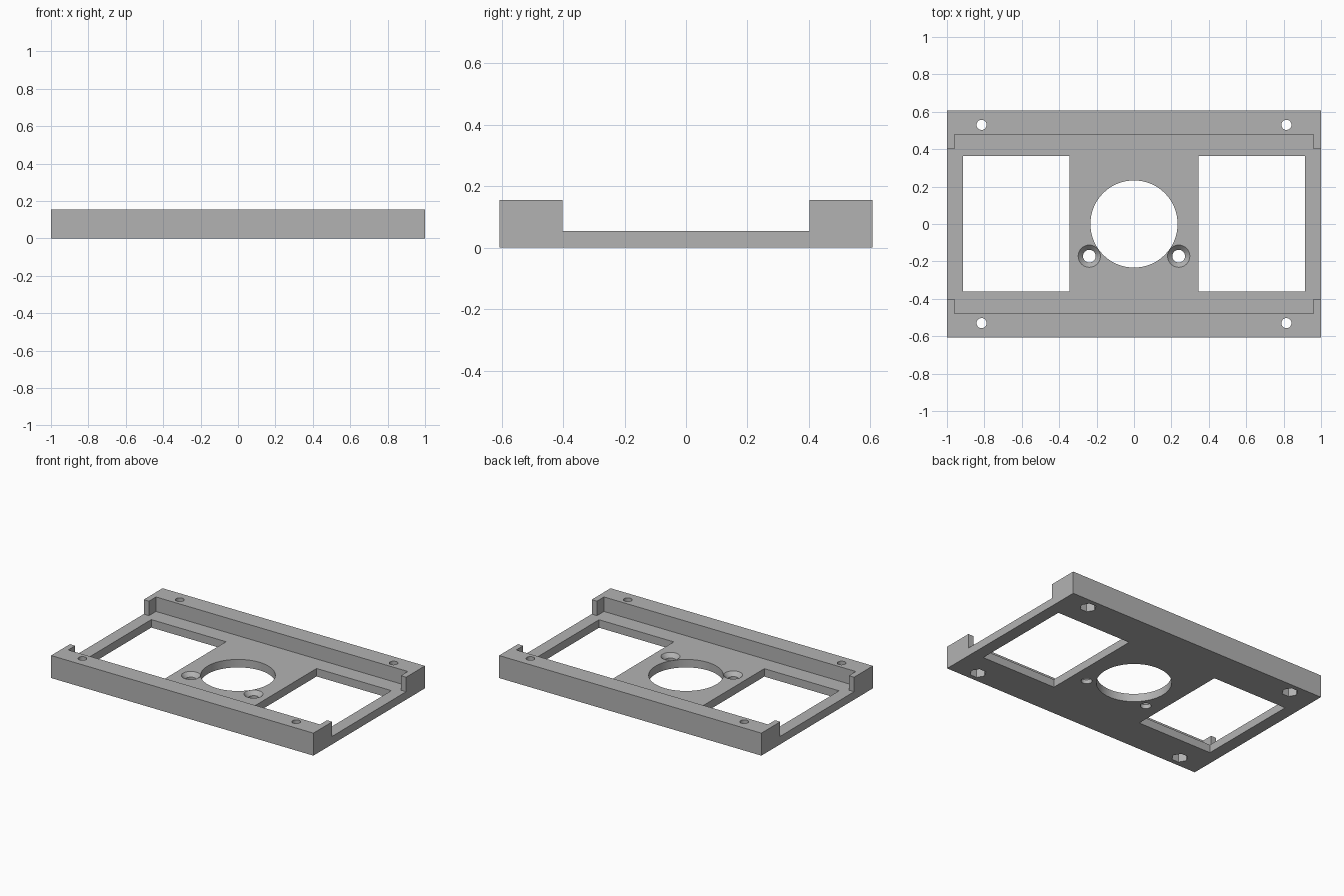
import bpy
import bmesh
from math import cos, sin, tau

if "Cube" in bpy.data.objects:
    bpy.data.objects.remove(bpy.data.objects["Cube"], do_unlink=True)

# Main dimensions
HALF_X, HALF_Y = 1.0, 0.607
FLOOR, TOP = 0.055, 0.155

grey = bpy.data.materials.new("plain_grey")
grey.use_nodes = True
colour = (0.45, 0.45, 0.45, 1)
grey.diffuse_color = colour
grey.node_tree.nodes["Principled BSDF"].inputs["Base Color"].default_value = colour


def rectangle(x0, x1, y0, y1):
    return [(x0, y0), (x1, y0), (x1, y1), (x0, y1)]


def ring(x, y, radius, sides):
    return [(x + radius * cos(tau * i / sides), y + radius * sin(tau * i / sides))
            for i in range(sides)]


def prism(name, lower, z0, z1, upper=None):
    """Closed solid between two matching outlines."""
    bm = bmesh.new()
    a = [bm.verts.new((x, y, z0)) for x, y in lower]
    b = [bm.verts.new((x, y, z1)) for x, y in upper or lower]
    bm.faces.new(a[::-1])
    bm.faces.new(b)
    for i in range(len(a)):
        j = (i + 1) % len(a)
        bm.faces.new((a[i], a[j], b[j], b[i]))
    mesh = bpy.data.meshes.new(name)
    bm.to_mesh(mesh)
    bm.free()
    mesh.materials.append(grey)
    obj = bpy.data.objects.new(name, mesh)
    bpy.context.collection.objects.link(obj)
    return obj


plate = prism("mounting_plate", rectangle(-HALF_X, HALF_X, -HALF_Y, HALF_Y), 0, TOP)
cutters = []


def cut(name, lower, z0, z1, upper=None):
    cutters.append(prism(name, lower, z0, z1, upper))


# Recess between the rails, open at both ends between the corner tabs
px, py, ex, ey = 0.96, 0.478, 1.1, 0.402
cut("recess_cutter",
    [(-px, -py), (px, -py), (px, -ey), (ex, -ey), (ex, ey), (px, ey),
     (px, py), (-px, py), (-px, ey), (-ex, ey), (-ex, -ey), (-px, -ey)],
    FLOOR, 0.3)

# Central round opening
cut("round_opening_cutter", ring(0, 0, 0.233, 96), -0.1, 0.3)

for side in (-1, 1):
    # Rectangular windows
    x0, x1 = sorted((side * 0.345, side * 0.915))
    cut("window_cutter", rectangle(x0, x1, -0.36, 0.363), -0.1, 0.3)

    # Countersunk screw holes beside the round opening
    x, y = side * 0.239, -0.172
    cut("screw_hole_cutter", ring(x, y, 0.034, 32), -0.1, 0.3)
    cut("countersink_cutter", ring(x, y, 0.034, 32), 0.028, 0.066,
        ring(x, y, 0.07, 32))

    # Corner bolt holes with hexagonal nut pockets underneath
    for end in (-1, 1):
        x, y = side * 0.815, end * 0.53
        cut("bolt_hole_cutter", ring(x, y, 0.027, 32), -0.1, 0.3)
        cut("nut_pocket_cutter", ring(x, y, 0.052, 6), -0.1, 0.065)

for cutter in cutters:
    mod = plate.modifiers.new(cutter.name, 'BOOLEAN')
    mod.operation = 'DIFFERENCE'
    mod.solver = 'EXACT'
    mod.object = cutter
    cutter.hide_render = True

# Bake the cuts and drop the cutters
bpy.context.view_layer.update()
graph = bpy.context.evaluated_depsgraph_get()
finished = bpy.data.meshes.new_from_object(plate.evaluated_get(graph))
plate.modifiers.clear()
plate.data = finished
for cutter in cutters:
    bpy.data.objects.remove(cutter, do_unlink=True)

# Smooth round walls, sharp corners
bpy.ops.object.select_all(action='DESELECT')
plate.select_set(True)
bpy.context.view_layer.objects.active = plate
bpy.ops.object.shade_smooth_by_angle(angle=0.5)
